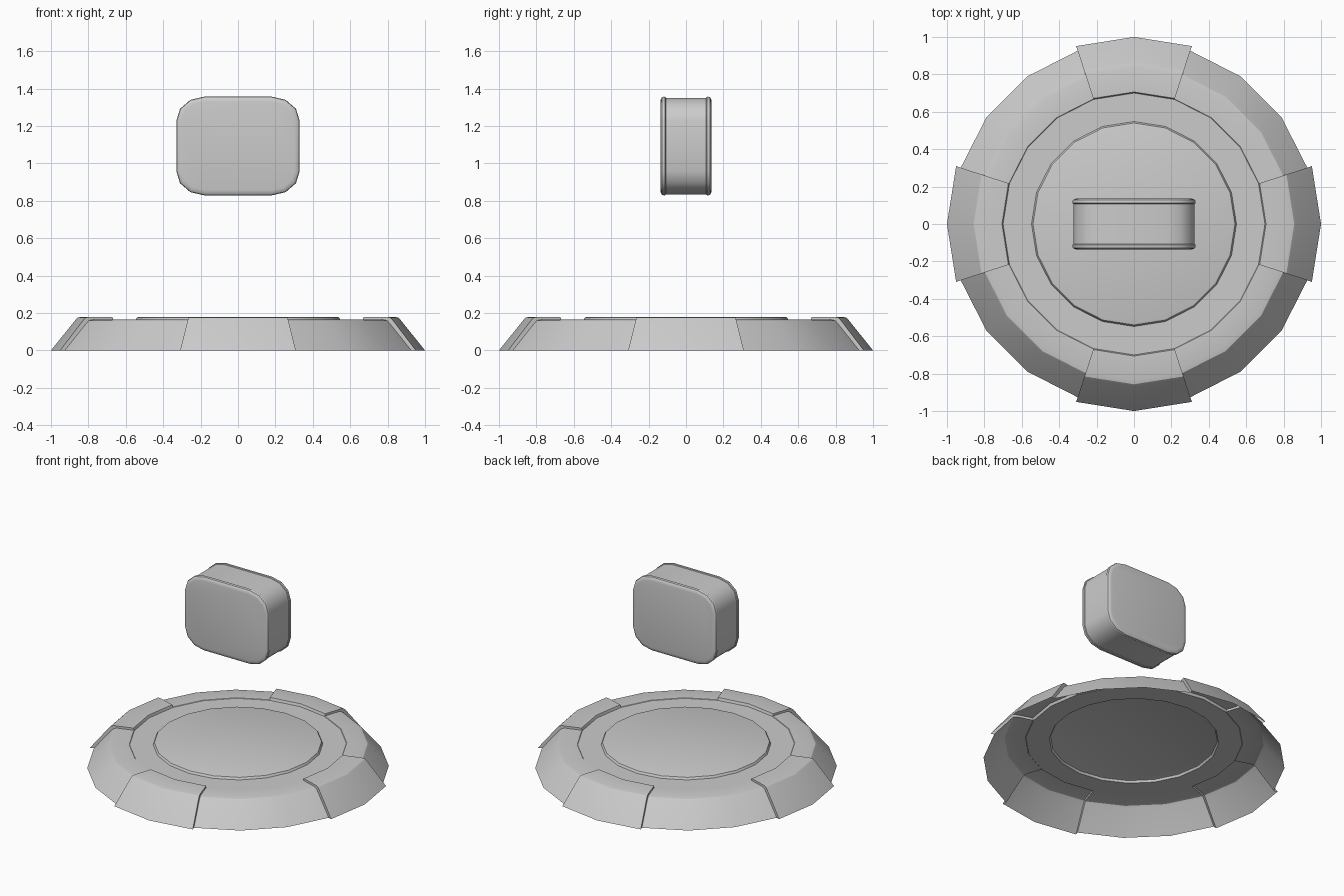
import bpy, bmesh
from math import sin, cos, pi, radians

if "Cube" in bpy.data.objects:
    bpy.data.objects.remove(bpy.data.objects["Cube"])

SIDES = 20


def ring_pt(r, i, z):
    a = 2 * pi * i / SIDES
    return (r * cos(a), r * sin(a), z)


def finish(bm, name):
    bmesh.ops.remove_doubles(bm, verts=bm.verts, dist=0.0004)
    bmesh.ops.recalc_face_normals(bm, faces=bm.faces)
    top = max(bm.faces, key=lambda f: abs(f.normal.z) * f.calc_area())
    if name == "base" and top.normal.z < 0:
        bmesh.ops.reverse_faces(bm, faces=bm.faces)
    me = bpy.data.meshes.new(name)
    bm.to_mesh(me)
    bm.free()
    ob = bpy.data.objects.new(name, me)
    bpy.context.collection.objects.link(ob)
    bpy.ops.object.select_all(action='DESELECT')
    ob.select_set(True)
    bpy.context.view_layer.objects.active = ob
    bpy.ops.object.shade_smooth_by_angle(angle=radians(32))
    return ob


def quad(bm, pts):
    bm.faces.new([bm.verts.new(p) for p in pts])


# Base: open-bottomed faceted dish with a raised centre and four raised rim pads
bm = bmesh.new()
centre = [(0.53, 0.18), (0.54, 0.177), (0.548, 0.162), (0.70, 0.162)]
plain = [(0.70, 0.162), (0.703, 0.165), (0.815, 0.165), (0.838, 0.160), (0.85, 0.148), (0.974, 0.0)]
pad = [(0.70, 0.162), (0.706, 0.18), (0.835, 0.18), (0.857, 0.175), (0.87, 0.162), (1.0, 0.0)]

bm.faces.new([bm.verts.new(ring_pt(*[centre[0][0], i, centre[0][1]])) for i in range(SIDES)])


def strip(profile, i):
    for (r0, z0), (r1, z1) in zip(profile, profile[1:]):
        quad(bm, [ring_pt(r0, i, z0), ring_pt(r1, i, z1),
                  ring_pt(r1, i + 1, z1), ring_pt(r0, i + 1, z0)])


for i in range(SIDES):
    strip(centre, i)
    strip(pad if i % 5 in (0, 4) else plain, i)

# Step walls at both ends of each pad
for i in range(SIDES):
    if i % 5 in (1, 4):
        for k in range(len(pad) - 1):
            ends = [(plain[k]), (plain[k + 1]), (pad[k + 1]), (pad[k])]
            pts = [ring_pt(r, i, z) for r, z in (ends if k else ends[:3])]
            quad(bm, pts)
finish(bm, "base")

# Floating block: rounded rectangle lofted front to back, with a raised lip at each end
HX, HZ, CZ, HY = 0.33, 0.264, 1.093, 0.137
RX, RZ, SEG = 0.15, 0.13, 3


def rounded_loop(bm, inset, y):
    verts = []
    for q, (sx, sz) in enumerate([(1, 1), (-1, 1), (-1, -1), (1, -1)]):
        for s in range(SEG + 1):
            a = q * pi / 2 + s * pi / 2 / SEG
            x = sx * (HX - RX) + (RX - inset) * cos(a)
            z = sz * (HZ - RZ) + (RZ - inset) * sin(a)
            verts.append(bm.verts.new((x, y, CZ + z)))
    return verts


bm = bmesh.new()
half = [(0.028, HY), (0.011, HY - 0.003), (0.003, HY - 0.009), (0.0, HY - 0.018),
        (0.001, HY - 0.026), (0.006, HY - 0.029)]
section = [(d, -y) for d, y in half] + half[::-1]
loops = [rounded_loop(bm, d, y) for d, y in section]
for a, b in zip(loops, loops[1:]):
    n = len(a)
    for i in range(n):
        j = (i + 1) % n
        bm.faces.new([a[i], a[j], b[j], b[i]])
bm.faces.new(loops[0])
bm.faces.new(loops[-1])
finish(bm, "floating_block")
